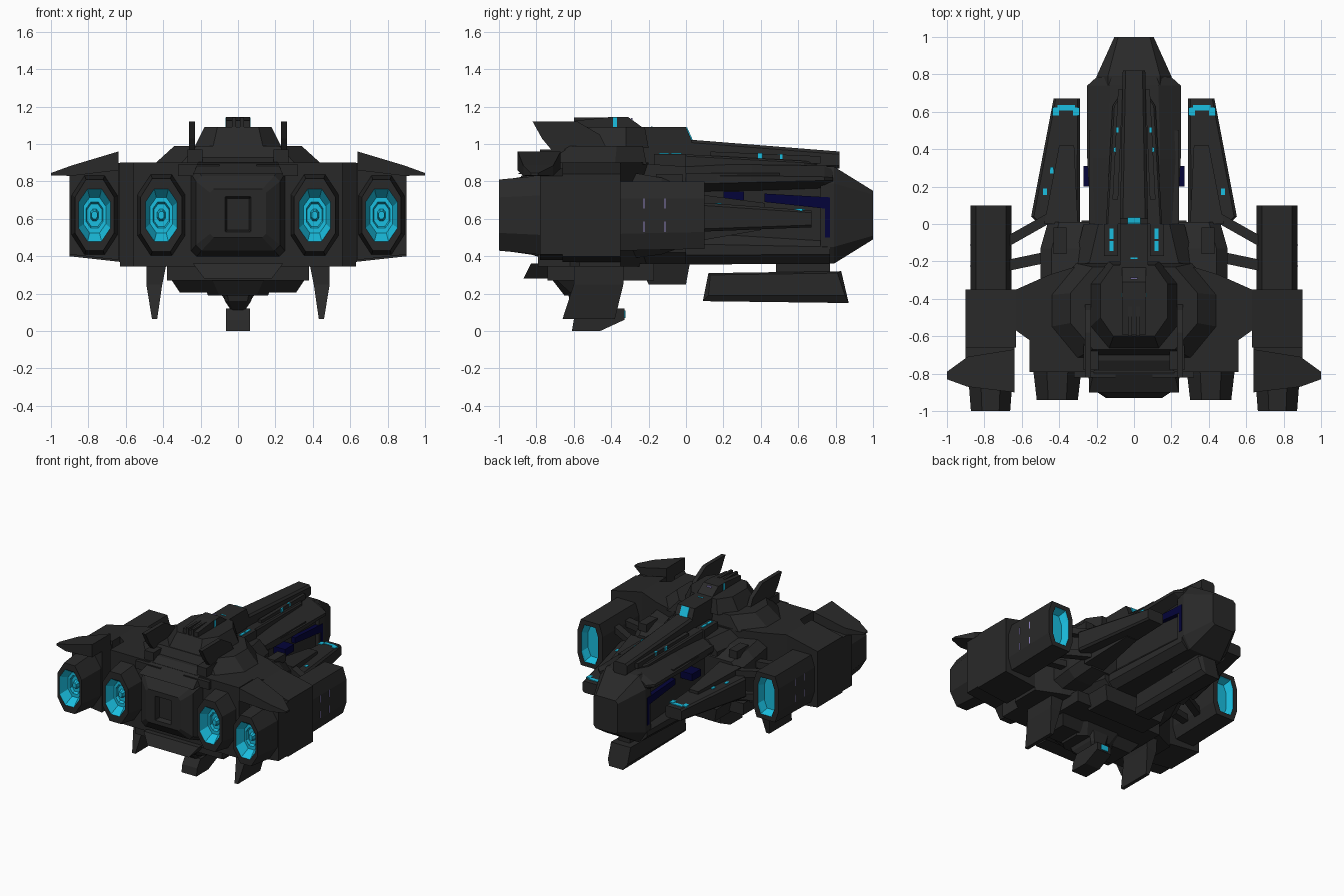
import bpy, bmesh

def material(name, rgb):
    m = bpy.data.materials.new(name)
    m.diffuse_color = (*rgb, 1)
    return m

HULL = material("dark_hull_grey", (0.022, 0.022, 0.022))
CYAN = material("glow_cyan", (0.010, 0.52, 0.75))
NAVY = material("deep_navy", (0.001, 0.001, 0.042))
LILAC = material("pale_lilac", (0.30, 0.25, 0.58))

def place(axis, pos, pts):
    """2D points to 3D, in the plane across the given axis."""
    return [{'x': (pos, u, v), 'y': (u, pos, v), 'z': (u, v, pos)}[axis] for u, v in pts]

def oct_ring(axis, pos, u0, u1, v0, v1, c):
    """Chamfered rectangle; c is one chamfer or a (u, v) pair."""
    a, b = c if isinstance(c, tuple) else (c, c)
    return place(axis, pos, [(u0 + a, v0), (u1 - a, v0), (u1, v0 + b), (u1, v1 - b),
                             (u1 - a, v1), (u0 + a, v1), (u0, v1 - b), (u0, v0 + b)])

def rect(axis, pos, u0, u1, v0, v1):
    return place(axis, pos, [(u0, v0), (u1, v0), (u1, v1), (u0, v1)])

def loft(name, rings, mat=HULL, mirror=False, glow_from=None):
    """Skin a list of rings; segments from glow_from onward are cyan."""
    bm = bmesh.new()
    vs = [[bm.verts.new(p) for p in r] for r in rings]
    n = len(vs[0])
    bm.faces.new(vs[0][::-1])
    for i in range(len(vs) - 1):
        for k in range(n):
            f = bm.faces.new((vs[i][k], vs[i][(k + 1) % n], vs[i + 1][(k + 1) % n], vs[i + 1][k]))
            f.material_index = int(glow_from is not None and i >= glow_from)
    bm.faces.new(vs[-1]).material_index = int(glow_from is not None)
    bmesh.ops.recalc_face_normals(bm, faces=bm.faces)
    me = bpy.data.meshes.new(name)
    bm.to_mesh(me)
    bm.free()
    me.materials.append(mat)
    if glow_from is not None:
        me.materials.append(CYAN)
    ob = bpy.data.objects.new(name, me)
    bpy.context.collection.objects.link(ob)
    if mirror:
        ob.modifiers.new("mirror", 'MIRROR').use_mirror_merge = False
    return ob

def prism(name, axis, pts, a, b, mat=HULL, mirror=False):
    return loft(name, [place(axis, a, pts), place(axis, b, pts)], mat, mirror)

def box(name, x0, x1, y0, y1, z0, z1, mat=HULL, mirror=False):
    return loft(name, [rect('z', z0, x0, x1, y0, y1), rect('z', z1, x0, x1, y0, y1)], mat, mirror)

# --- Forward fuselage and nose ---
loft("nose_block", [oct_ring('y', 0.72, -.20, .20, .36, .88, (.06, .09)),
                    oct_ring('y', 0.79, -.20, .20, .36, .88, (.06, .09)),
                    oct_ring('y', 1.0, -.105, .105, .49, .75, .02)])
box("fuselage_core", -.17, .17, -.2, .75, .40, .85)
loft("upper_fuselage", [oct_ring('y', -.2, -.22, .22, .72, .89, (.09, .06)),
                        oct_ring('y', .35, -.25, .25, .735, .89, (.11, .06)),
                        oct_ring('y', .74, -.25, .25, .745, .885, (.12, .06)),
                        oct_ring('y', .785, -.20, .20, .745, .88, (.08, .06))])
loft("lower_fuselage", [oct_ring('y', -.2, -.24, .24, .355, .52, .05),
                        oct_ring('y', .77, -.20, .20, .36, .50, .05)])
prism("window_strip", 'x', [(.42, .735), (.77, .715), (.77, .50), (.742, .50), (.742, .655), (.42, .69)],
      .16, .203, NAVY, True)
box("side_window_block", .16, .27, .2, .31, .69, .745, NAVY, True)
# Spine ridge and rails
loft("spine_ridge", [oct_ring('y', .82, -.06, .06, .87, .96, .015),
                     oct_ring('y', 0, -.075, .075, .87, 1.025, .015)])
loft("spine_shoulder", [oct_ring('y', .70, -.07, .07, .86, .90, .01),
                        oct_ring('y', .63, -.115, .115, .86, .91, .01),
                        oct_ring('y', 0, -.15, .15, .86, .945, .01)])
loft("spine_rail", [rect('y', .72, .06, .085, .895, .935), rect('y', .13, .085, .115, .90, .96)], HULL, True)
box("side_rail", .20, .24, .0, .50, .80, .845, HULL, True)
prism("spine_block", 'x', [(-.3, .85), (-.3, 1.09), (0, 1.09), (.03, 1.02), (.03, .85)], -.075, .075)

# --- Lower gun pod ---
loft("gun_pod", [place('x', x, p) for x, p in (
    (-.085, [(.12, .19), (.13, .30), (.81, .31), (.85, .19)]),
    (-.06, [(.09, .16), (.12, .31), (.83, .32), (.87, .15)]),
    (.06, [(.09, .16), (.12, .31), (.83, .32), (.87, .15)]),
    (.085, [(.12, .19), (.13, .30), (.81, .31), (.85, .19)]))])
box("gun_pod_mount", -.05, .05, .48, .77, .29, .38)

# --- Central hull ---
half = [(.22, -.2), (.45, -.27), (.63, -.35), (.63, -.57), (.56, -.62), (.56, -.79), (.24, -.79)]
prism("central_hull", 'z', half + [(-x, y) for x, y in reversed(half)], .345, .90)
loft("forward_hull", [oct_ring('y', -.36, -.50, .50, .38, .86, .06),
                      oct_ring('y', -.13, -.50, .50, .41, .82, .06),
                      oct_ring('y', .01, -.46, .46, .46, .76, .06)])
loft("hull_collar", [oct_ring('y', -.3, -.34, .34, .34, .90, .08),
                     oct_ring('y', 0, -.27, .27, .34, .88, .08)])
box("shoulder_box", .36, .43, -.16, -.02, .78, .84, HULL, True)
loft("dome", [oct_ring('z', .89, -.45, .45, -.72, -.21, (.14, .17)),
              oct_ring('z', .99, -.34, .34, -.67, -.23, (.12, .14))])
loft("upper_deck", [oct_ring('z', .98, -.235, .235, -.67, -.2, (.1, .12)),
                    oct_ring('z', 1.09, -.18, .18, -.60, -.22, (.07, .1))])
prism("bridge_tower", 'x', [(-.59, 1.08), (-.59, 1.125), (-.40, 1.145), (-.31, 1.145), (-.22, 1.08)], -.065, .065)
box("tower_light", .062, .068, -.39, -.37, 1.09, 1.143, CYAN, True)
box("tower_bar", .012, .032, -.60, -.44, 1.09, 1.143, HULL, True)
prism("deck_winglet", 'x', [(-.82, 1.12), (-.58, 1.12), (-.46, 1.05), (-.42, .97), (-.72, .97), (-.77, 1.03)],
      .23, .262, HULL, True)
box("dome_flank", .19, .27, -.78, -.42, .88, .97, HULL, True)

# --- Rear block between the engines ---
loft("rear_block", [oct_ring('y', -.62, -.26, .26, .36, .90, .03),
                    oct_ring('y', -.80, -.25, .25, .40, .87, .03),
                    oct_ring('y', -.88, -.225, .225, .43, .83, .03),
                    oct_ring('y', -.93, -.15, .15, .50, .76, .02),
                    oct_ring('y', -.93, -.07, .07, .53, .72, .004),
                    oct_ring('y', -.89, -.06, .06, .54, .71, .004)])
loft("rear_deck", [rect('z', .84, -.24, .24, -.90, -.6), rect('z', .93, -.2, .2, -.73, -.6)])
box("rear_top_step", .10, .32, -.82, -.66, .83, .89, HULL, True)

# --- Engines: faceted bells with stepped cyan nozzles ---
def engine(name, cx, y0, y1, r0, r1):
    cz = .62
    def ring(y, rx, rz):
        return oct_ring('y', y, cx - rx, cx + rx, cz - rz, cz + rz, (rx * .56, rz * .5))
    loft(name, [ring(y0, *r0), ring(y1, *r1), ring(y1, .085, .14), ring(y1 + .015, .08, .13),
                ring(y1 + .07, .06, .095), ring(y1 + .07, .045, .07), ring(y1 + .09, .04, .06),
                ring(y1 + .09, .022, .032), ring(y1 + .06, .015, .02)], HULL, True, 2)

engine("outer_engine", .767, -.74, -1.0, (.125, .215), (.105, .19))
engine("inner_engine", .41, -.77, -.94, (.13, .22), (.11, .195))
loft("inner_engine_housing", [oct_ring('y', -.45, .28, .56, .37, .90, .05),
                              oct_ring('y', -.79, .28, .56, .38, .86, .05)], HULL, True)

# --- Outer nacelles ---
sec = [(.63, .37), (.90, .40), (.90, .84), (.63, .90)]
prism("nacelle", 'y', sec, -.66, -.35, HULL, True)
prism("nacelle_rear", 'y', [(.64, .38), (.90, .41), (.90, .83), (.64, .87)], -.78, -.66, HULL, True)
loft("nacelle_intake", [oct_ring('y', y, a, b, c, d, e) for y, a, b, c, d, e in (
    (-.36, .655, .875, .43, .80, (.03, .09)), (.10, .655, .875, .44, .80, (.03, .09)),
    (.10, .695, .84, .475, .765, (.025, .07)), (.085, .697, .838, .48, .76, (.025, .07)),
    (.04, .71, .825, .50, .74, (.025, .06)))], HULL, True, 2)
for y in (-.225, -.113):
    for z in (.53, .655):
        box("nacelle_marker", .865, .878, y - .003, y + .003, z, z + .055, LILAC, True)
loft("nacelle_fin", [rect('x', .64, -.90, -.67, .86, .96), rect('x', .89, -.87, -.71, .83, .885),
                     rect('x', 1.0, -.83, -.79, .832, .845)], HULL, True)
# Struts joining nacelles to hull
for z in (.50, .68):
    prism("front_strut", 'z', [(.44, .07), (.67, -.06), (.67, -.12), (.44, .01)], z, z + .05, HULL, True)
    prism("rear_strut", 'z', [(.43, -.14), (.67, -.19), (.67, -.25), (.43, -.20)], z, z + .05, HULL, True)

# --- Forward prongs ---
loft("prong", [oct_ring('y', 0, .29, .51, .52, .69, .015), oct_ring('y', .04, .29, .55, .53, .69, .015),
               oct_ring('y', .67, .29, .43, .555, .645, .012)], HULL, True)
loft("prong_upper_plate", [rect('y', 0, .30, .48, .66, .74), rect('y', .42, .32, .40, .65, .685)], HULL, True)
loft("prong_lower_plate", [rect('y', 0, .29, .46, .47, .54), rect('y', .40, .31, .40, .54, .57)], HULL, True)
box("prong_tip_band", .315, .41, .607, .635, .60, .653, CYAN, True)
for x in (.292, .402):
    box("prong_tip_pad", x, x + .033, .58, .622, .60, .655, CYAN, True)
box("prong_side_light", .465, .487, .155, .19, .66, .684, CYAN, True)
box("prong_top_light", -.45, -.43, .27, .305, .66, .68, CYAN)

# --- Small lights on the spine and deck ---
box("spine_light_front", .083, .096, .49, .515, .92, .948, CYAN, True)
box("spine_light_mid", .10, .109, .385, .41, .92, .951, CYAN, True)
for y in (-.08, -.145):
    box("collar_light", .11, .132, y, y + .055, .88, .952, CYAN, True)
box("collar_light_base", .085, .16, -.17, .0, .86, .946, HULL, True)
prism("ridge_light", 'x', [(.0, 1.088), (.005, 1.091), (.036, 1.022), (.03, 1.02)], -.034, .034, CYAN)
box("ridge_light_rear", -.02, .02, -.186, -.178, 1.085, 1.093, CYAN)
box("ridge_marker", -.018, .018, -.294, -.287, 1.085, 1.139, LILAC)

# --- Belly ---
box("belly_plate", -.38, .38, -.74, -.17, .27, .36)
loft("belly_front", [rect('z', .25, -.25, .25, -.20, 0), rect('z', .36, -.28, .28, -.25, .02)])
loft("belly_rear", [rect('z', .28, -.18, .18, -.87, -.6), rect('z', .36, -.24, .24, -.83, -.6)])
loft("belly_keel", [oct_ring('z', .19, -.16, .16, -.65, -.40, (.06, .05)),
                    oct_ring('z', .28, -.20, .20, -.72, -.34, (.06, .05))])
loft("belly_side_keel", [rect('z', .205, .15, .31, -.62, -.42), rect('z', .28, .15, .36, -.70, -.36)], HULL, True)
loft("belly_fin", [rect('z', .065, .432, .46, -.66, -.38), rect('z', .25, .405, .49, -.60, -.335),
                   rect('z', .35, .385, .49, -.60, -.33)], HULL, True)
loft("turret_column", [oct_ring('z', .10, -.03, .03, -.55, -.42, .01),
                       oct_ring('z', .16, -.07, .07, -.62, -.38, .02),
                       oct_ring('z', .30, -.10, .10, -.66, -.36, .02)])
prism("turret", 'x', [(-.61, 0), (-.46, 0), (-.33, .06), (-.33, .12), (-.56, .12), (-.60, .06)], -.065, .065)
box("turret_light", -.03, .03, -.335, -.324, .07, .11, CYAN)
